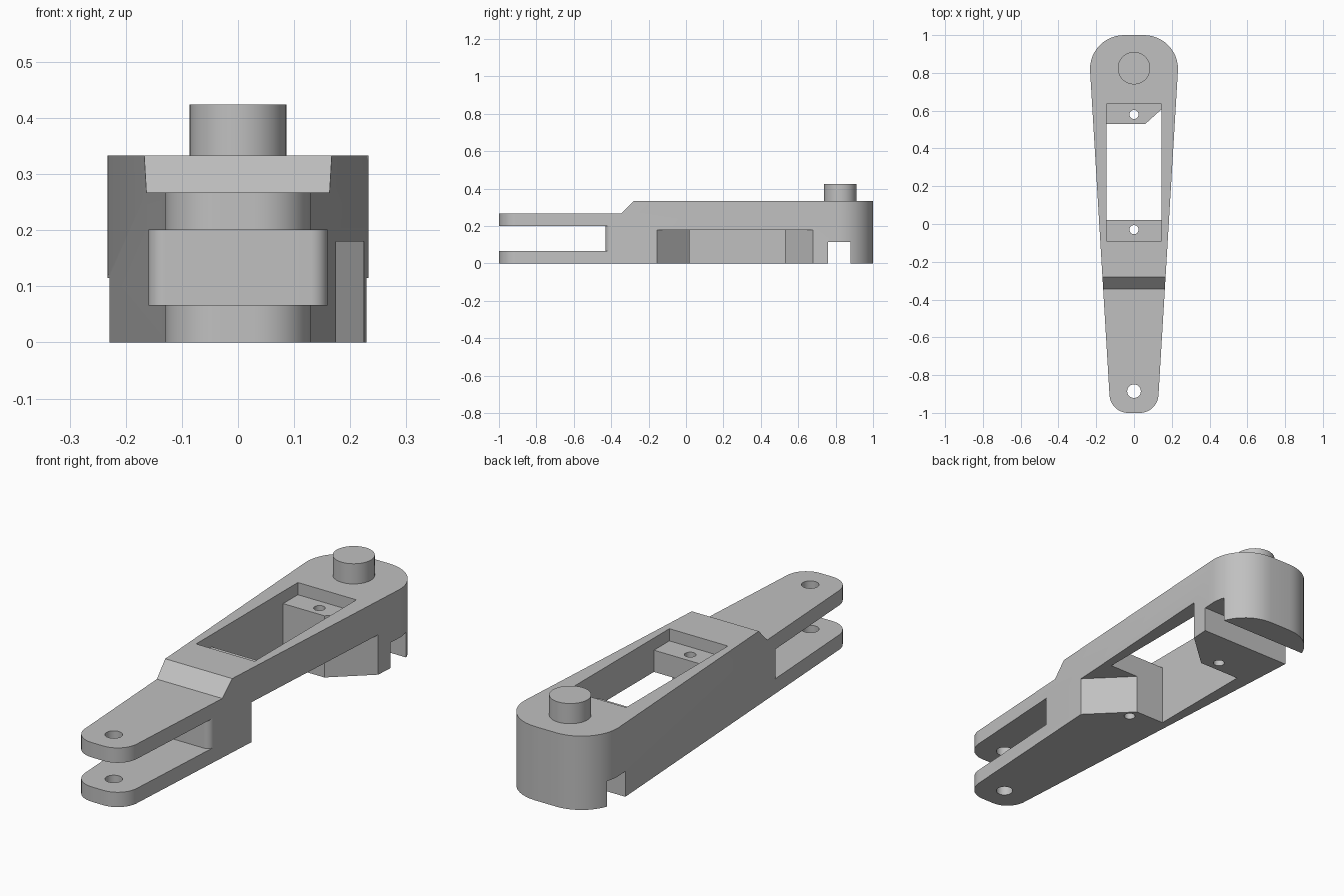
import bpy, bmesh, math

cube = bpy.data.objects.get("Cube")
if cube:
    bpy.data.objects.remove(cube, do_unlink=True)

grey = bpy.data.materials.new("plain grey")
grey.use_nodes = True
colour = (0.53, 0.53, 0.53, 1)
grey.diffuse_color = colour
grey.node_tree.nodes["Principled BSDF"].inputs["Base Color"].default_value = colour


def prism(name, points, low, high, along_x=False):
    """Extrude a closed profile along z, or a (y, z) profile along x."""
    bm = bmesh.new()
    place = (lambda p: (low, p[0], p[1])) if along_x else (lambda p: (p[0], p[1], low))
    face = bm.faces.new([bm.verts.new(place(p)) for p in points])
    ext = bmesh.ops.extrude_face_region(bm, geom=[face])
    verts = [v for v in ext["geom"] if isinstance(v, bmesh.types.BMVert)]
    shift = high - low
    bmesh.ops.translate(bm, verts=verts, vec=(shift, 0, 0) if along_x else (0, 0, shift))
    bmesh.ops.recalc_face_normals(bm, faces=bm.faces)
    mesh = bpy.data.meshes.new(name)
    bm.to_mesh(mesh)
    bm.free()
    mesh.materials.append(grey)
    obj = bpy.data.objects.new(name, mesh)
    bpy.context.collection.objects.link(obj)
    return obj


def arc(cx, cy, r, start, end, steps=12):
    angles = [math.radians(start + (end - start) * i / steps) for i in range(steps + 1)]
    return [(cx + r * math.cos(a), cy + r * math.sin(a)) for a in angles]


def circle(y, r, steps=40):
    return arc(0, y, r, 0, 360, steps)[:-1]


def mirrored(half):
    return half + [(-x, y) for x, y in reversed(half)]


def box(x, y0, y1):
    return [(-x, y0), (x, y0), (x, y1), (-x, y1)]


def select(obj):
    bpy.ops.object.select_all(action="DESELECT")
    obj.select_set(True)
    bpy.context.view_layer.objects.active = obj


def cut(target, *args, **kwargs):
    cutter = prism("cutter", *args, **kwargs)
    cutter.hide_render = True
    mod = target.modifiers.new("cut", "BOOLEAN")
    mod.operation, mod.solver, mod.object = "DIFFERENCE", "EXACT", cutter
    select(target)
    bpy.ops.object.modifier_apply(modifier=mod.name)
    bpy.data.objects.remove(cutter, do_unlink=True)


# Tapered arm with rounded ends
TOP, HALF = 0.333, 0.146
arm = prism("tapered_arm", mirrored(arc(0.053, 0.82, 0.18, 90, 0)
                                    + arc(0.03, -0.9, 0.1, 0, -90)), 0, TOP)

# Lowered front with its ramp
cut(arm, [(-1.1, 0.267), (-0.345, 0.267), (-0.28, TOP), (-0.28, 0.5), (-1.1, 0.5)],
    -0.5, 0.5, along_x=True)

# Fork slot around a round-cornered root
root = [(0.4, -1.1), (0.4, -0.405), (0.16, -0.405)] + arc(0.13, -0.4, 0.03, 0, -90, 8)
cut(arm, mirrored(root), 0.067, 0.2)

# Shallow pocket, then the opening through its floor
def chamfer(x):
    return (x, 0.53 + 0.9 * (x - 0.06))

cut(arm, box(HALF, -0.09, 0.635), 0.278, 0.5)
cut(arm, [(-HALF, 0.02), (HALF, 0.02), chamfer(HALF), chamfer(0.06), (-HALF, 0.53)],
    -0.1, 0.3)

# Flared opening below the left wall
cut(arm, [(0, 0.02), (0.3, -0.28), chamfer(0.3), chamfer(0.06)], -0.1, 0.18)

# Cross groove under the rear end
cut(arm, box(0.4, 0.76, 0.88), -0.1, 0.115)

# Fork holes and shelf screw holes
for y, r in ((-0.885, 0.036), (-0.03, 0.024), (0.58, 0.024)):
    cut(arm, circle(y, r), -0.1, 0.5)

# Upright pivot pin
pin = prism("pivot_pin", circle(0.825, 0.086, 48), 0.32, 0.424)

for part in (arm, pin):
    select(part)
    bpy.ops.object.shade_smooth_by_angle(angle=math.radians(25))
